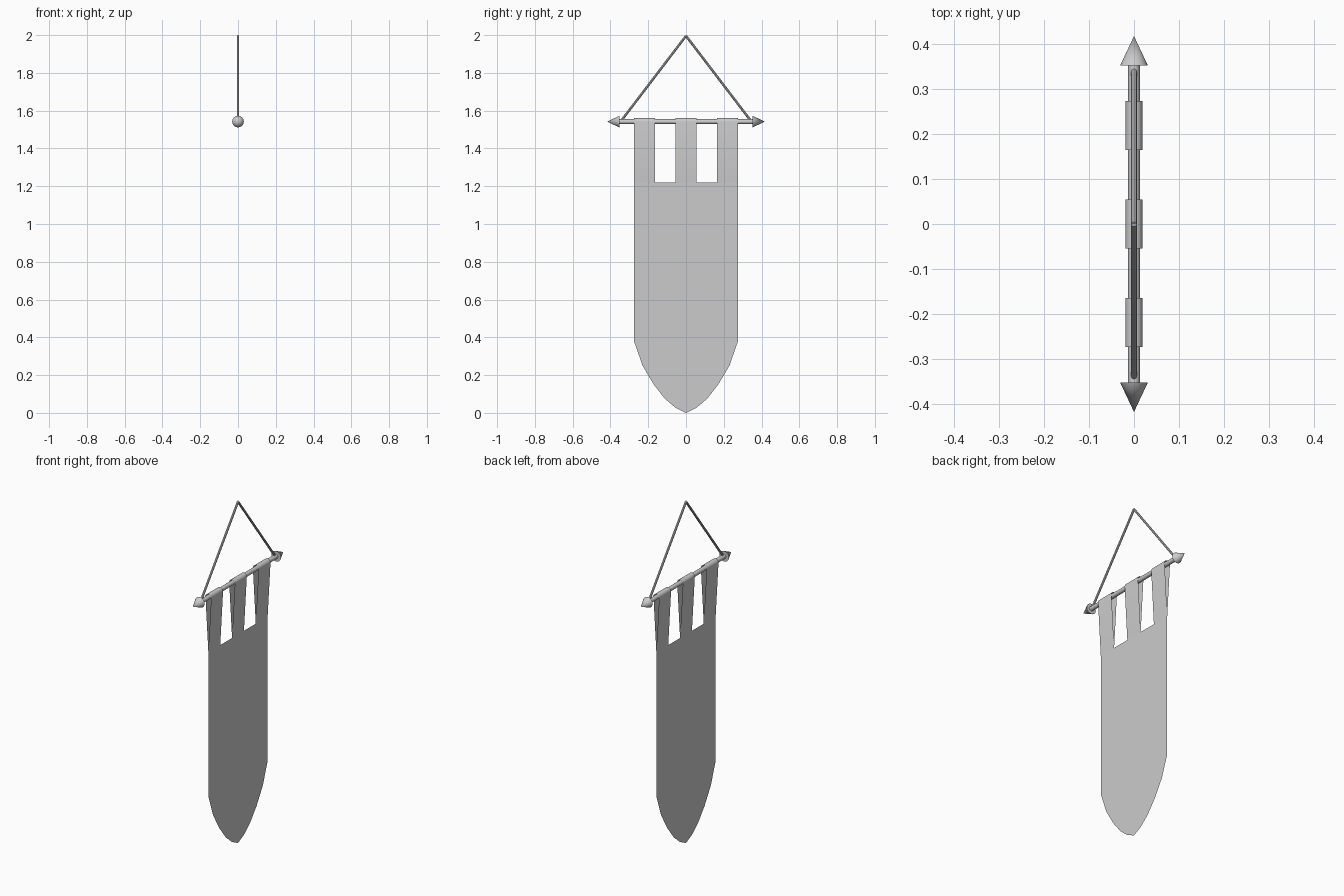
import bpy, bmesh, math
from mathutils import Vector

if "Cube" in bpy.data.objects:
    bpy.data.objects.remove(bpy.data.objects["Cube"])

ROD_Z = 1.542


def rod_between(name, a, b, r1, r2, sides=16):
    a, b = Vector(a), Vector(b)
    d = b - a
    bpy.ops.mesh.primitive_cone_add(vertices=sides, radius1=r1, radius2=r2,
                                    depth=d.length, location=(a + b) / 2)
    ob = bpy.context.object
    ob.name = name
    ob.rotation_euler = d.to_track_quat('Z', 'Y').to_euler()
    bpy.ops.object.shade_smooth_by_angle(angle=math.radians(40))
    return ob


# hanging cloth: pointed panel with three tabs looped over the rod
HALF, TAB, TAB_Z, LOOP_R = 0.274, 0.11, 1.22, 0.0185
tip = [(0.274, 0.376), (0.23, 0.25), (0.172, 0.152), (0.112, 0.075), (0.055, 0.027)]
tab_edges = [(-HALF, -HALF + TAB), (-TAB / 2, TAB / 2), (HALF - TAB, HALF)]

bm = bmesh.new()
outline = [(y, TAB_Z) for pair in tab_edges for y in pair]
outline += tip + [(0, 0)] + [(-y, z) for y, z in reversed(tip)]
bm.faces.new([bm.verts.new((0, y, z)) for y, z in outline])

arc = [math.pi * i / 8 for i in range(9)]
path = [(0, TAB_Z)] + [(LOOP_R * math.cos(t), ROD_Z + LOOP_R * math.sin(t)) for t in arc] + [(0, TAB_Z)]
for y0, y1 in tab_edges:
    rows = [(bm.verts.new((x, y0, z)), bm.verts.new((x, y1, z))) for x, z in path]
    for (a, b), (c, d) in zip(rows, rows[1:]):
        bm.faces.new((a, b, d, c))
bmesh.ops.remove_doubles(bm, verts=bm.verts, dist=1e-5)
mesh = bpy.data.meshes.new("cloth")
bm.to_mesh(mesh)
bm.free()
cloth = bpy.data.objects.new("cloth", mesh)
bpy.context.collection.objects.link(cloth)
bpy.context.view_layer.objects.active = cloth
bpy.ops.object.select_all(action='DESELECT')
cloth.select_set(True)
bpy.ops.object.shade_smooth_by_angle(angle=math.radians(40))

# crossbar
rod_between("crossbar", (0, -0.352, ROD_Z), (0, 0.352, ROD_Z), 0.013, 0.013)

# pointed finials and sloping hanging cords, one per side
for side, s in (("left", -1), ("right", 1)):
    rod_between("finial_" + side, (0, s * 0.352, ROD_Z), (0, s * 0.418, ROD_Z), 0.031, 0)
    rod_between("cord_" + side, (0, s * 0.342, ROD_Z + 0.006), (0, 0, 1.996), 0.0065, 0.0065, 8)
